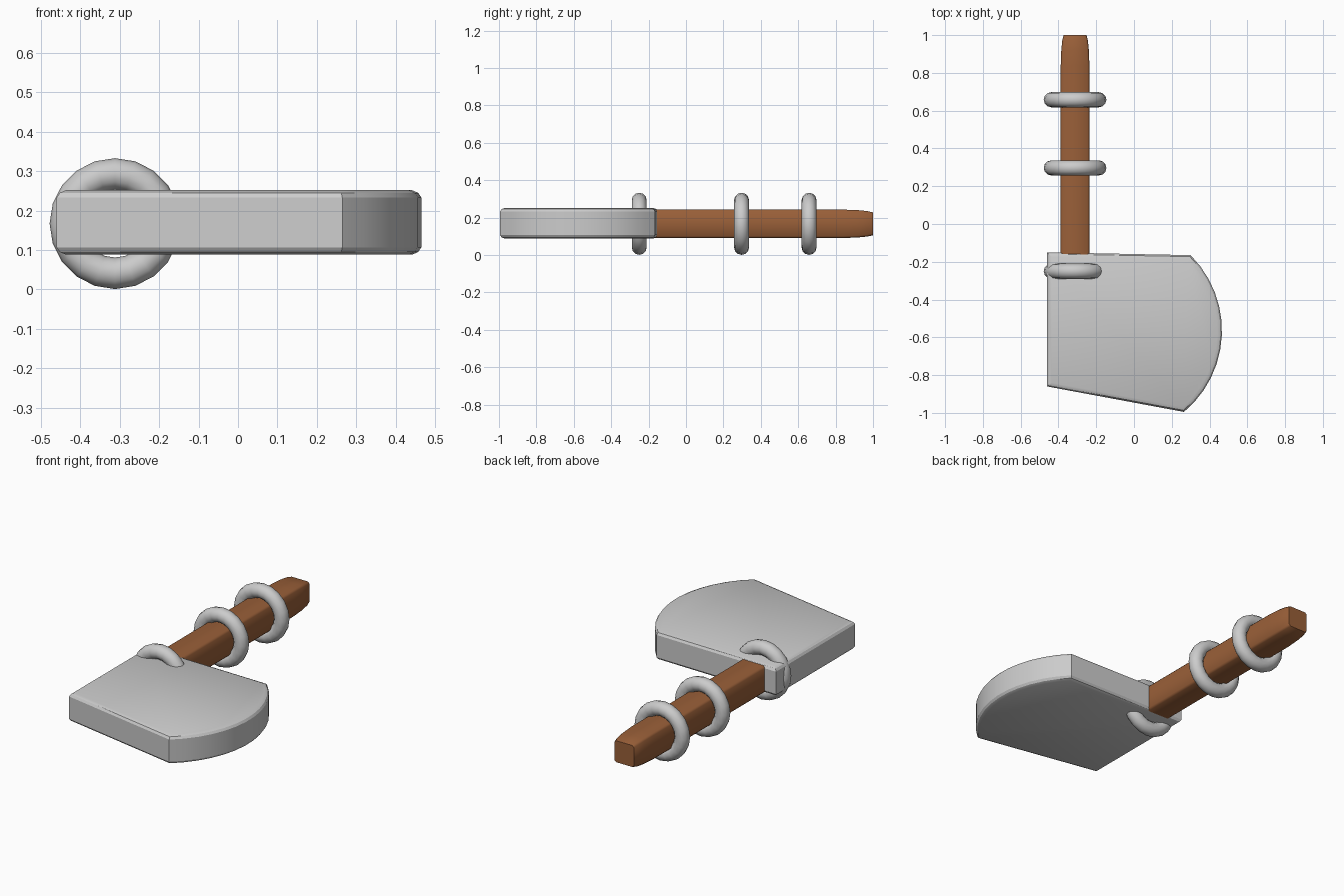
import bpy, bmesh, math
from mathutils import Vector

if "Cube" in bpy.data.objects:
    bpy.data.objects.remove(bpy.data.objects["Cube"])

CX, CZ = -0.312, 0.167   # handle axis


def finish(name, bm, angle=30, color=None):
    bmesh.ops.recalc_face_normals(bm, faces=bm.faces)
    me = bpy.data.meshes.new(name)
    bm.to_mesh(me)
    bm.free()
    ob = bpy.data.objects.new(name, me)
    bpy.context.collection.objects.link(ob)
    if color:
        mat = bpy.data.materials.new(name + "_material")
        mat.diffuse_color = color
        mat.use_nodes = True
        mat.node_tree.nodes["Principled BSDF"].inputs["Base Color"].default_value = mat.diffuse_color
        me.materials.append(mat)
    bpy.ops.object.select_all(action='DESELECT')
    ob.select_set(True)
    bpy.context.view_layer.objects.active = ob
    bpy.ops.object.shade_smooth_by_angle(angle=math.radians(angle))
    return ob


# Cleaver blade: straight back and sides, curved cutting edge, softened rims
outline = [(-0.46, -0.86), (-0.46, -0.15)]
N = 12
for i in range(N + 1):
    t = i / N
    a = math.radians(45.6 - 95.2 * t)
    r = 0.567 - 0.009 * t
    outline.append((-0.097 + r * math.cos(a), -0.57 + r * math.sin(a)))
bm = bmesh.new()
low = bm.faces.new([bm.verts.new((x, y, 0.107)) for x, y in outline])
ext = bmesh.ops.extrude_face_region(bm, geom=[low], use_keep_orig=True)
bmesh.ops.translate(bm, verts=[v for v in ext["geom"] if isinstance(v, bmesh.types.BMVert)],
                    vec=(0, 0, 0.126))
bmesh.ops.recalc_face_normals(bm, faces=bm.faces)
for sign in (1, -1):
    for inset, rise in ((0.008, 0.012), (0.016, 0.007)):
        bm.normal_update()
        cap = max(bm.faces, key=lambda f: sign * f.calc_center_median().z)
        bmesh.ops.inset_region(bm, faces=[cap], thickness=inset, use_even_offset=True)
        for v in cap.verts:
            v.co.z += sign * rise
finish("blade", bm, 25)

# Wooden handle: chamfered square bar tapering to the butt
bm = bmesh.new()
loops = []
for y, half in ((-0.2, 0.076), (0.84, 0.076), (0.92, 0.073), (0.97, 0.068), (1.0, 0.061)):
    c = half - 0.01
    section = [(half, c), (c, half), (-c, half), (-half, c),
               (-half, -c), (-c, -half), (c, -half), (half, -c)]
    loops.append([bm.verts.new((CX + u, y, CZ + v)) for u, v in section])
for a, b in zip(loops, loops[1:]):
    for i in range(8):
        j = (i + 1) % 8
        bm.faces.new((a[i], a[j], b[j], b[i]))
bm.faces.new(loops[0])
bm.faces.new(loops[-1])
finish("handle", bm, 50, (0.32, 0.115, 0.04, 1))

# Metal rings around the handle
for k, y in enumerate((-0.25, 0.297, 0.658)):
    bpy.ops.mesh.primitive_torus_add(major_segments=20, minor_segments=12, major_radius=0.126,
                                     minor_radius=0.04, location=(CX, y, CZ),
                                     rotation=(math.pi / 2, 0, 0))
    ring = bpy.context.object
    ring.name = f"ring_{k + 1}"
    # turn within its own plane so that a vertex sits at the top
    bpy.ops.object.shade_smooth_by_angle(angle=math.radians(50))
